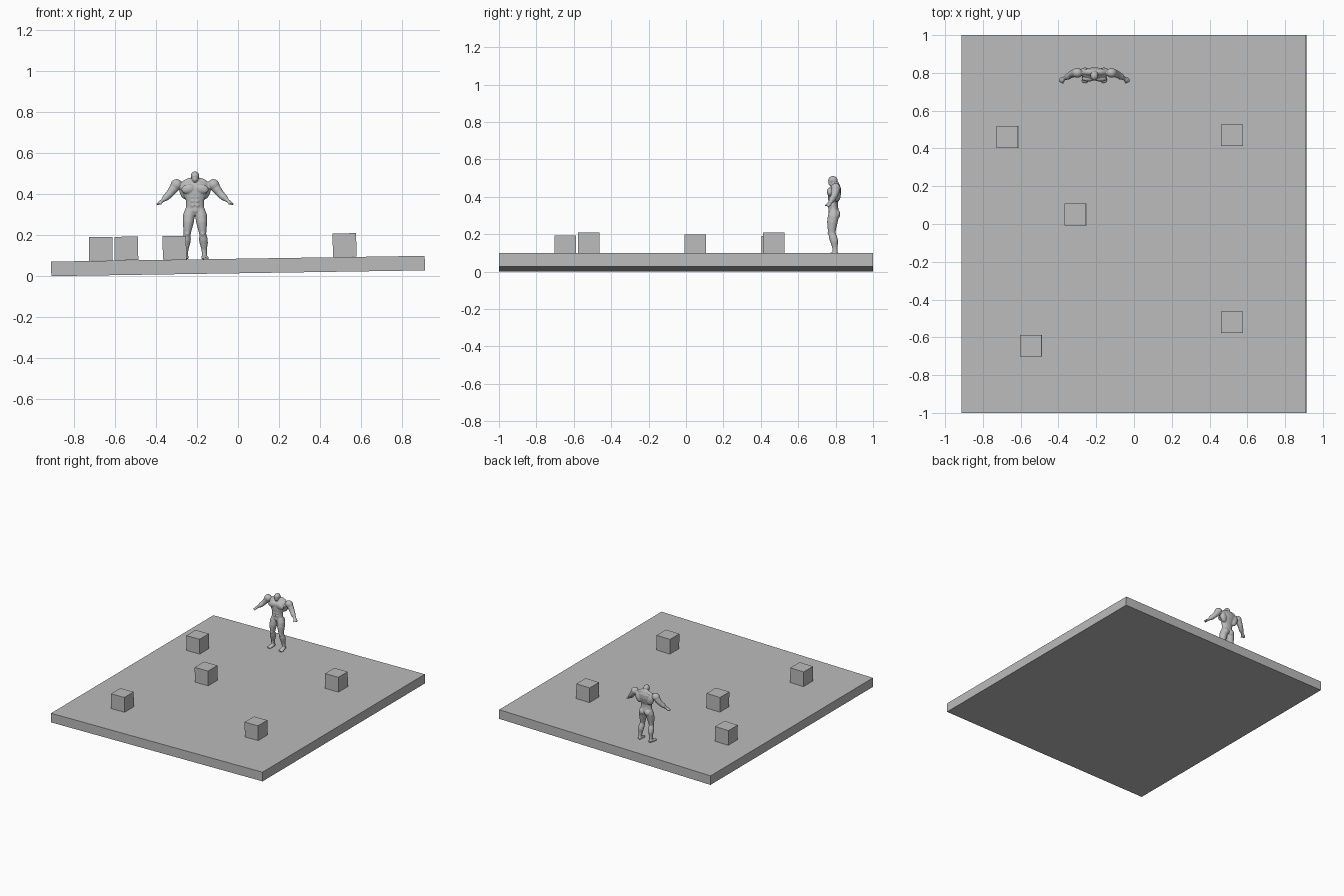
import bpy, bmesh, math
from mathutils import Vector, Matrix

TILT = 0.0154                      # slab rises slightly towards +x
FX, FY = -0.21, 0.79               # figure position

grey = bpy.data.materials.new("plain grey")
grey.diffuse_color = (0.5, 0.5, 0.5, 1)


def finish(name, bm, loc=(0, 0, 0)):
    bmesh.ops.recalc_face_normals(bm, faces=bm.faces)
    me = bpy.data.meshes.new(name)
    bm.to_mesh(me)
    bm.free()
    me.materials.append(grey)
    ob = bpy.data.objects.new(name, me)
    ob.location = loc
    bpy.context.collection.objects.link(ob)
    return ob


def box(name, size, loc):
    bm = bmesh.new()
    bmesh.ops.create_cube(bm, size=1)
    bmesh.ops.scale(bm, vec=size, verts=bm.verts)
    ob = finish(name, bm, loc)
    ob.rotation_euler = (0, -TILT, 0)
    return ob


def ball(bm, c, r, roll=0):
    """Ellipsoid, rolled about the y axis."""
    m = Matrix.Translation(c) @ Matrix.Rotation(roll, 4, 'Y') @ Matrix.Diagonal((*r, 1))
    bmesh.ops.create_uvsphere(bm, u_segments=20, v_segments=12, radius=1, matrix=m)


def tube(bm, rows, depth=(0, 1, 0), n=18):
    """Closed loft through rows of (x, y, z, half width, half depth)."""
    pts = [Vector(r[:3]) for r in rows]
    rings = []
    for i, r in enumerate(rows):
        d = (pts[min(i + 1, len(pts) - 1)] - pts[max(i - 1, 0)]).normalized()
        v = Vector(depth)
        v = (v - d * v.dot(d)).normalized()
        u = d.cross(v)
        rings.append([bm.verts.new(pts[i] + u * r[3] * math.cos(t) + v * r[4] * math.sin(t))
                      for t in (2 * math.pi * k / n for k in range(n))])
    for a, b in zip(rings, rings[1:]):
        for k in range(n):
            bm.faces.new((a[k], a[(k + 1) % n], b[(k + 1) % n], b[k]))
    bm.faces.new(rings[0])
    bm.faces.new(rings[-1])


# Slab and the five cubes resting on it
box("floor_slab", (1.824, 2.0, 0.071), (0, 0, 0.0495))
for i, (x, y) in enumerate([(-0.67, 0.46), (-0.31, 0.05), (0.52, 0.47),
                            (0.52, -0.52), (-0.545, -0.645)]):
    box(f"cube_{i + 1}", (0.115,) * 3, (x, y, 0.1435 + TILT * x))

# Muscular standing figure
bm = bmesh.new()
# torso
tube(bm, [(0, 0.0, 0.298, 0.022, 0.020), (0, 0.0, 0.318, 0.047, 0.029),
          (0, -0.002, 0.345, 0.044, 0.025), (0, -0.003, 0.368, 0.044, 0.025),
          (0, 0.0, 0.395, 0.056, 0.031), (0, 0.004, 0.425, 0.072, 0.035),
          (0, 0.010, 0.450, 0.068, 0.029), (0, 0.010, 0.466, 0.040, 0.020),
          (0, 0.006, 0.478, 0.020, 0.016)])
# neck and head
tube(bm, [(0, 0.008, 0.455, 0.020, 0.019), (0, 0.0, 0.485, 0.018, 0.018)])
ball(bm, (0, -0.005, 0.489), (0.021, 0.025, 0.022))
ball(bm, (0, -0.013, 0.474), (0.015, 0.017, 0.017))
for s in (-1, 1):
    # chest, back, shoulder and buttock masses
    ball(bm, (s * 0.033, -0.022, 0.426), (0.034, 0.014, 0.023), s * 0.2)
    ball(bm, (s * 0.050, 0.018, 0.415), (0.026, 0.020, 0.042), s * 0.25)
    ball(bm, (s * 0.035, 0.014, 0.462), (0.036, 0.016, 0.014), s * 0.4)
    ball(bm, (s * 0.091, 0.010, 0.446), (0.029, 0.026, 0.027), s * 0.6)
    ball(bm, (s * 0.023, 0.017, 0.306), (0.024, 0.018, 0.024))
    for k in range(3):             # abdominal blocks
        ball(bm, (s * 0.011, -0.024, 0.345 + 0.021 * k), (0.011, 0.007, 0.010))
    # arm, hand and thumb
    tube(bm, [(s * 0.078, 0.010, 0.450, 0.018, 0.018), (s * 0.104, 0.009, 0.428, 0.023, 0.022),
              (s * 0.119, 0.004, 0.408, 0.019, 0.019), (s * 0.129, -0.002, 0.396, 0.018, 0.017),
              (s * 0.141, -0.010, 0.385, 0.017, 0.017), (s * 0.154, -0.017, 0.373, 0.011, 0.011),
              (s * 0.161, -0.021, 0.367, 0.008, 0.011), (s * 0.170, -0.026, 0.360, 0.009, 0.014),
              (s * 0.180, -0.030, 0.354, 0.006, 0.012), (s * 0.186, -0.032, 0.350, 0.004, 0.008)])
    tube(bm, [(s * 0.160, -0.024, 0.366, 0.006, 0.006), (s * 0.167, -0.041, 0.355, 0.005, 0.005),
              (s * 0.169, -0.046, 0.350, 0.004, 0.004)], depth=(1, 0, 0))
    # leg
    tube(bm, [(s * 0.026, 0.0, 0.325, 0.022, 0.024), (s * 0.030, -0.002, 0.295, 0.029, 0.030),
              (s * 0.033, -0.008, 0.262, 0.027, 0.028), (s * 0.036, -0.010, 0.230, 0.021, 0.023),
              (s * 0.038, -0.010, 0.205, 0.017, 0.019), (s * 0.041, -0.003, 0.180, 0.021, 0.022),
              (s * 0.043, 0.003, 0.160, 0.020, 0.021), (s * 0.045, 0.006, 0.130, 0.013, 0.014),
              (s * 0.046, 0.007, 0.105, 0.012, 0.014), (s * 0.046, 0.007, 0.086, 0.013, 0.016)])
    # kneecap and foot
    ball(bm, (s * 0.038, -0.024, 0.207), (0.011, 0.009, 0.013))
    tube(bm, [(s * 0.046, 0.024, 0.091, 0.010, 0.010), (s * 0.046, 0.008, 0.094, 0.014, 0.014),
              (s * 0.048, -0.014, 0.091, 0.017, 0.011), (s * 0.050, -0.032, 0.088, 0.018, 0.008),
              (s * 0.051, -0.042, 0.086, 0.012, 0.005)], depth=(0, 0, 1))
figure = finish("standing_figure", bm, (FX, FY, 0))

# Fuse the body masses into one smooth skin
rm = figure.modifiers.new("fuse", 'REMESH')
rm.mode = 'VOXEL'
rm.voxel_size = 0.003
rm.use_smooth_shade = True
sm = figure.modifiers.new("soften", 'SMOOTH')
sm.factor = 0.5
sm.iterations = 3
